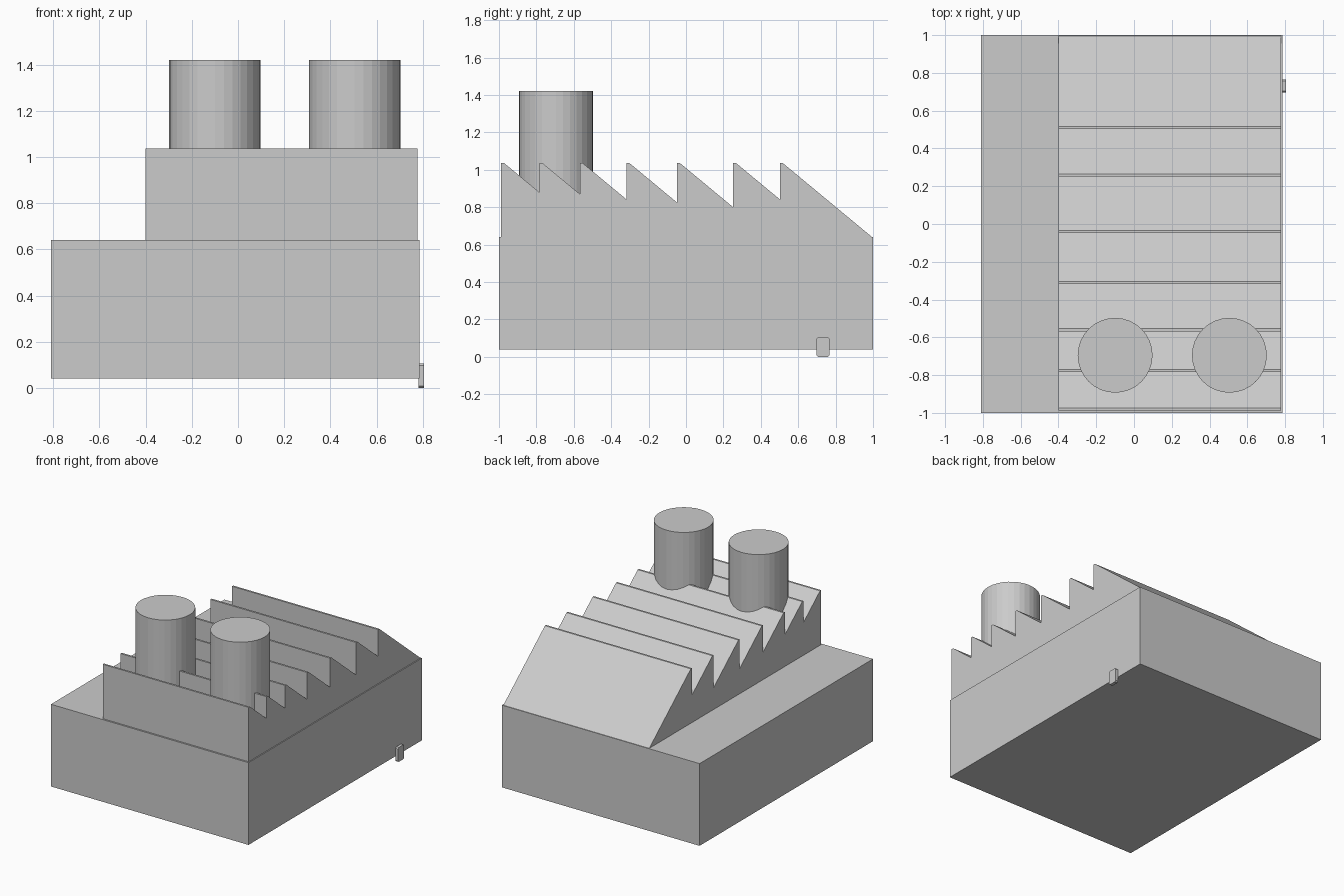
import bpy, bmesh

if "Cube" in bpy.data.objects:
    bpy.data.objects.remove(bpy.data.objects["Cube"])


def finish(name, bm):
    bmesh.ops.recalc_face_normals(bm, faces=bm.faces[:])
    mesh = bpy.data.meshes.new(name)
    bm.to_mesh(mesh)
    bm.free()
    obj = bpy.data.objects.new(name, mesh)
    bpy.context.collection.objects.link(obj)
    return obj


def box(name, lo, hi):
    bm = bmesh.new()
    bmesh.ops.create_cube(bm, size=1)
    for v in bm.verts:
        v.co = [(a + b) / 2 + c * (b - a) for a, b, c in zip(lo, hi, v.co)]
    return finish(name, bm)


def prism_x(name, profile, x0, x1):
    # extrude a (y, z) outline along x
    bm = bmesh.new()
    face = bm.faces.new([bm.verts.new((x0, y, z)) for y, z in profile])
    ext = bmesh.ops.extrude_face_region(bm, geom=[face])
    for v in ext["geom"]:
        if isinstance(v, bmesh.types.BMVert):
            v.co.x = x1
    return finish(name, bm)


# Main hall
box("factory_base", (-0.81, -1, 0.04), (0.785, 1, 0.64))

# Sawtooth roof: each tooth rises vertically, has a thin flat ridge, then slopes back
ridges = [-0.988, -0.783, -0.568, -0.318, -0.048, 0.252, 0.502]
RIDGE, TOP, BASE = 0.014, 1.037, 0.64
slope = (TOP - BASE) / (0.995 - ridges[-1] - RIDGE)
profile = [(ridges[0], BASE)]
for i, y in enumerate(ridges):
    profile += [(y, TOP), (y + RIDGE, TOP)]
    if i + 1 < len(ridges):
        nxt = ridges[i + 1]
        profile.append((nxt, TOP - slope * (nxt - y - RIDGE)))
profile.append((0.995, BASE))
prism_x("sawtooth_roof", profile, -0.4, 0.778)

# Chimneys
for side, x in (("left", -0.1), ("right", 0.505)):
    bpy.ops.mesh.primitive_cylinder_add(vertices=32, radius=0.198, depth=0.78,
                                        location=(x, -0.695, 1.03))
    bpy.context.object.name = "chimney_" + side

# Small fitting at the foot of the right wall, with chamfered corners
y0, y1, z0, z1, c = 0.697, 0.766, 0.0, 0.105, 0.008
fitting = [(y0 + c, z0), (y1 - c, z0), (y1, z0 + c), (y1, z1 - c),
           (y1 - c, z1), (y0 + c, z1), (y0, z1 - c), (y0, z0 + c)]
prism_x("wall_fitting", fitting, 0.782, 0.805)
